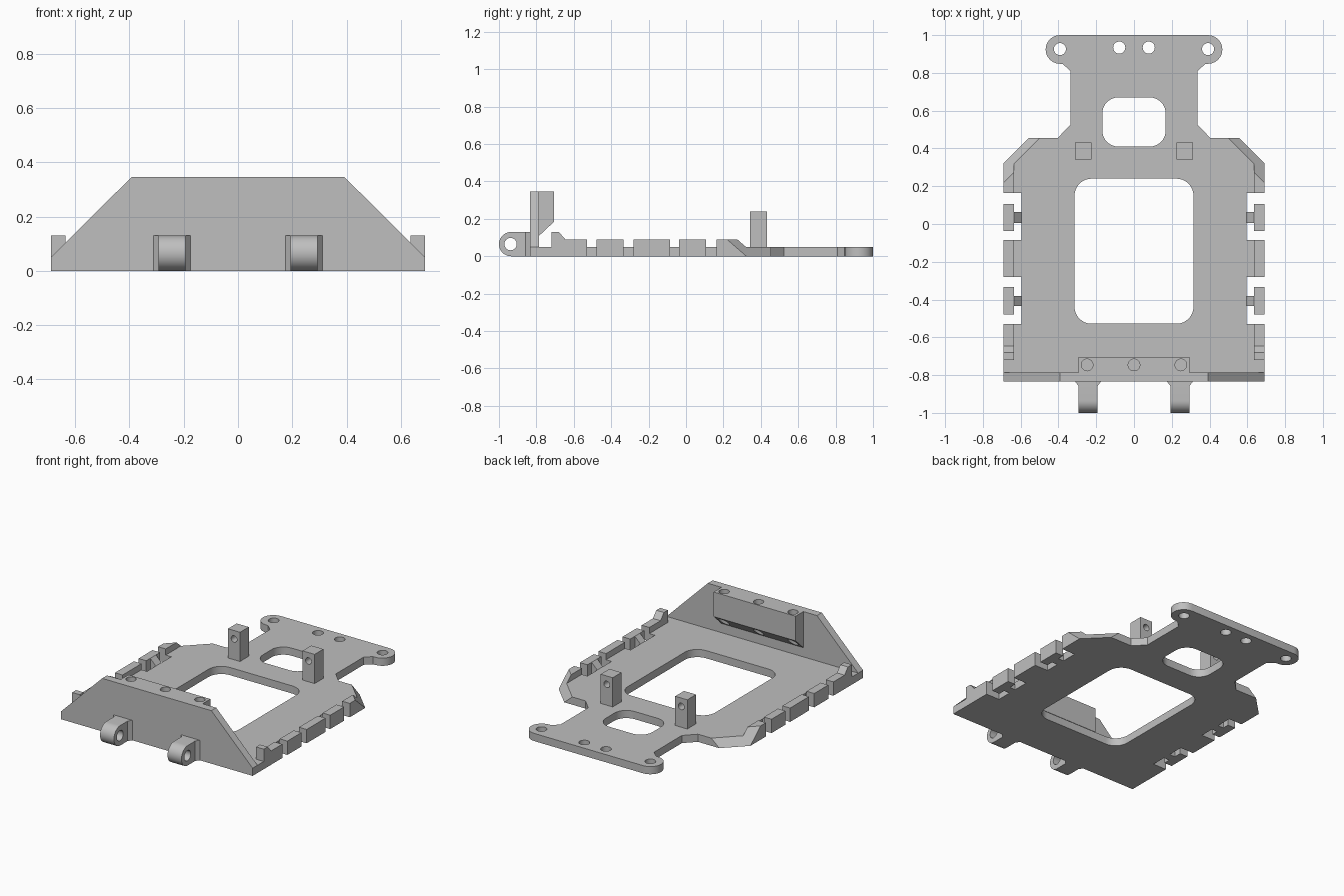
import bpy
import bmesh
from math import cos, sin, pi, radians
from mathutils import Vector

old = bpy.data.objects.get("Cube")
if old:
    bpy.data.objects.remove(old, do_unlink=True)

GREY = bpy.data.materials.new("plain grey")
GREY.use_nodes = True
COLOUR = (0.52, 0.52, 0.52, 1)
GREY.diffuse_color = COLOUR
GREY.node_tree.nodes["Principled BSDF"].inputs["Base Color"].default_value = COLOUR

PLACE = {
    "x": lambda a, b, d: (d, a, b),
    "y": lambda a, b, d: (a, d, b),
    "z": lambda a, b, d: (a, b, d),
}


def prism(name, pts, lo, hi, axis, remap=None):
    """Extrude a 2D outline from lo to hi along an axis."""
    bm = bmesh.new()
    rings = [[bm.verts.new(PLACE[axis](a, b, d)) for a, b in pts] for d in (lo, hi)]
    bm.faces.new(rings[0])
    bm.faces.new(rings[1])
    n = len(pts)
    for i in range(n):
        j = (i + 1) % n
        bm.faces.new((rings[0][i], rings[0][j], rings[1][j], rings[1][i]))
    if remap:
        for v in bm.verts:
            v.co = remap(v.co)
    bmesh.ops.recalc_face_normals(bm, faces=bm.faces)
    me = bpy.data.meshes.new(name)
    bm.to_mesh(me)
    bm.free()
    me.materials.append(GREY)
    ob = bpy.data.objects.new(name, me)
    bpy.context.collection.objects.link(ob)
    return ob


def rect(x0, x1, y0, y1):
    return [(x0, y0), (x1, y0), (x1, y1), (x0, y1)]


def arc(cx, cy, r, a0, a1, n=12):
    angles = [radians(a0 + (a1 - a0) * i / n) for i in range(n + 1)]
    return [(cx + r * cos(a), cy + r * sin(a)) for a in angles]


def circle(cx, cy, r, n=32):
    return arc(cx, cy, r, 0, 360, n)[:-1]


def rounded(x0, x1, y0, y1, r):
    corners = [(x1 - r, y1 - r), (x0 + r, y1 - r), (x0 + r, y0 + r), (x1 - r, y0 + r)]
    return [p for i, (x, y) in enumerate(corners) for p in arc(x, y, r, 90 * i, 90 * i + 90, 8)]


def cut(target, cutters):
    """Subtract each cutter in turn and bake the result."""
    for c in cutters:
        mod = target.modifiers.new("cut", "BOOLEAN")
        mod.operation = "DIFFERENCE"
        mod.solver = "EXACT"
        mod.object = c
        deps = bpy.context.evaluated_depsgraph_get()
        deps.update()
        me = bpy.data.meshes.new_from_object(target.evaluated_get(deps))
        target.modifiers.remove(mod)
        target.data = me


def smooth(ob):
    ob.data.polygons.foreach_set("use_smooth", [True] * len(ob.data.polygons))
    ob.data.set_sharp_from_angle(angle=radians(30))


THICK = 0.05
EDGE = 0.69
FRONT, WALL = -0.835, -0.785
NOTCH, RAIL = 0.595, 0.635
SIDES = {"left": 1, "right": -1}
helpers = []


def cutter(*args, **kw):
    ob = prism("cutter", *args, **kw)
    ob.hide_render = True
    helpers.append(ob)
    return ob


# Deck outline: one half, then mirrored
half = [(EDGE, WALL), (EDGE, 0.455), (0.405, 0.455), (0.337, 0.524), (0.337, 0.81), (0.378, 0.848)]
half += arc(0.392, 0.924, 0.076, -90, 90)
deck = prism("deck", half + [(-x, y) for x, y in reversed(half)], 0, THICK, "z")

# Windows and bolt holes
holes = [rounded(-0.315, 0.315, -0.528, 0.24, 0.09), rounded(-0.168, 0.168, 0.41, 0.67, 0.085)]
holes += [circle(s * x, y, 0.032) for s in (1, -1) for x, y in ((0.392, 0.926), (0.078, 0.934))]
cut(deck, [cutter(h, -0.1, 0.2, "z") for h in holes])

# Edge notches: full gaps, and slots behind the two clip tabs
gaps = [(0.106, 0.164), (-0.085, -0.037), (-0.333, -0.28), (-0.53, -0.478)]
slots = [(0.063, 0.107), (-0.038, 0.005), (-0.381, -0.332), (-0.479, -0.434)]
stems = [(0.005, 0.063), (-0.434, -0.381)]

rail_profile = [(-0.72, THICK), (-0.72, 0.13), (-0.68, 0.13), (-0.645, 0.09), (0.42, 0.09), (0.42, THICK)]

for side, s in SIDES.items():
    gap_cut = [cutter(rect(s * NOTCH, s * 0.8, a, b), -0.1, 0.2, "z") for a, b in gaps]
    slot_cut = [cutter(rect(s * NOTCH, s * RAIL, a, b), -0.1, 0.2, "z") for a, b in slots]

    # Sloped rear corner, cut across the diagonal
    wedge = [(1.128, -0.1), (1.4, -0.1), (1.4, 0.2), (0.783, 0.2)]
    corner = cutter(wedge, -0.1, 0.8, "y",
                    remap=lambda c: Vector((s * (c.x + c.y) / 2, (c.x - c.y) / 2, c.z)))
    cut(deck, gap_cut + slot_cut + [corner])

    # Raised side rail broken up by the gaps
    rail = prism("side_rail_" + side, rail_profile, s * RAIL, s * EDGE, "x")
    cut(rail, gap_cut + [corner])

    # Small gussets joining the clip tabs to the deck
    for i, (a, b) in enumerate(stems):
        prism(f"tab_gusset_{side}_{i + 1}",
              [(s * NOTCH, THICK), (s * RAIL, THICK), (s * RAIL, 0.09)], a, b, "y")

    # Upright post with a cross hole
    post = prism("post_" + side, rect(s * 0.225, s * 0.312, 0.342, 0.432), THICK, 0.24, "z")
    cut(post, [cutter(circle(s * 0.268, 0.185, 0.021), 0.2, 0.6, "y")])
    smooth(post)

    # Hinge lug with a rounded nose and a flared root
    cx = s * 0.243
    nose = [(FRONT, 0.13)] + arc(-0.935, 0.065, 0.065, 90, 270, 20) + [(FRONT, 0)]
    lug = prism("hinge_lug_" + side, nose, cx - 0.05, cx + 0.05, "x")
    cut(lug, [cutter(circle(-0.938, 0.065, 0.033), cx - 0.2, cx + 0.2, "x")])
    smooth(lug)
    prism("lug_root_" + side,
          [(cx - 0.068, FRONT), (cx - 0.05, -0.858), (cx + 0.05, -0.858), (cx + 0.068, FRONT)],
          0, 0.13, "z")

smooth(deck)

# Front wall with sloping shoulders
prism("front_wall",
      [(-EDGE, 0), (EDGE, 0), (EDGE, THICK), (0.393, 0.345), (-0.393, 0.345), (-EDGE, THICK)],
      FRONT, WALL, "y")

# Ledge behind the wall, with three vertical bolt holes
ledge = prism("wall_ledge", [(WALL, 0.345), (-0.705, 0.345), (-0.705, 0.185), (WALL, 0.11)],
              -0.295, 0.295, "x")
cut(ledge, [cutter(circle(x, -0.746, 0.031), 0.07, 0.5, "z") for x in (-0.248, 0, 0.248)])
smooth(ledge)

for h in helpers:
    bpy.data.objects.remove(h, do_unlink=True)
